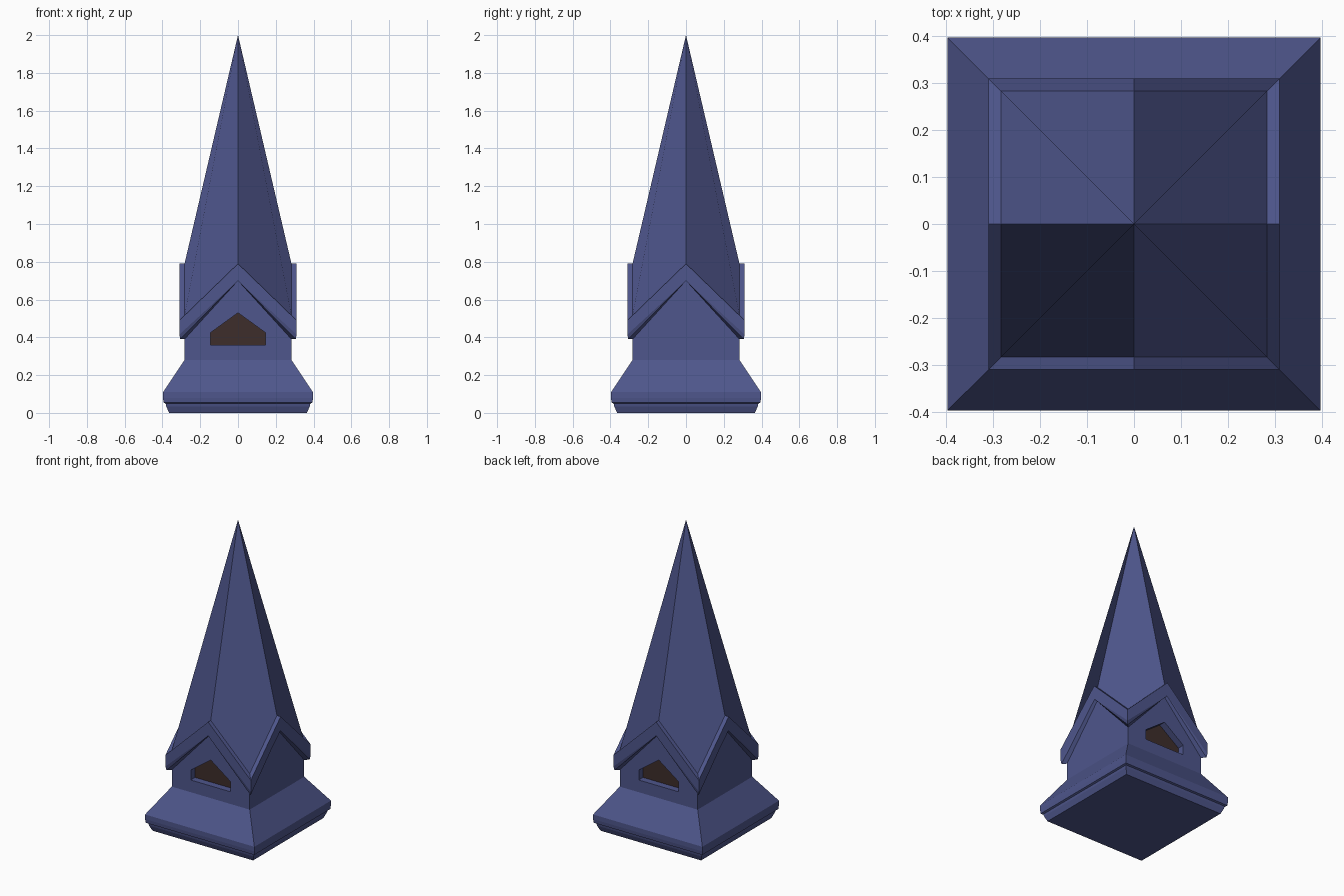
import bpy, bmesh, math
from mathutils import Matrix

if "Cube" in bpy.data.objects:
    bpy.data.objects.remove(bpy.data.objects["Cube"])


def material(name, rgb):
    m = bpy.data.materials.new(name)
    m.diffuse_color = (*rgb, 1)
    m.use_nodes = True
    m.node_tree.nodes["Principled BSDF"].inputs["Base Color"].default_value = m.diffuse_color
    return m


SLATE = material("slate_blue", (0.077, 0.093, 0.262))
DARK = material("dark_opening", (0.048, 0.027, 0.024))


def finish(name, bm, mat, recalc=True):
    bmesh.ops.remove_doubles(bm, verts=bm.verts, dist=1e-5)
    if recalc:
        bmesh.ops.recalc_face_normals(bm, faces=bm.faces)
    me = bpy.data.meshes.new(name)
    bm.to_mesh(me)
    bm.free()
    me.materials.append(mat)
    ob = bpy.data.objects.new(name, me)
    bpy.context.collection.objects.link(ob)
    return ob


def square_ring(bm, r, z_corner, z_mid=None):
    """Square loop of half-width r; z_mid adds raised side midpoints."""
    verts = []
    for i in range(4):
        rot = Matrix.Rotation(i * math.pi / 2, 3, 'Z')
        verts.append(bm.verts.new(rot @ Matrix.Translation((-r, -r, z_corner)).translation))
        if z_mid is not None:
            verts.append(bm.verts.new(rot @ Matrix.Translation((0, -r, z_mid)).translation))
    return verts


def bridge(bm, a, b):
    n = len(a)
    for i in range(n):
        j = (i + 1) % n
        bm.faces.new((a[i], a[j], b[j], b[i]))


WALL = 0.283

# Flared base with stepped lower edge
bm = bmesh.new()
profile = [(0.365, 0), (0.38, 0.035), (0.383, 0.05), (0.394, 0.055),
           (0.397, 0.08), (0.397, 0.11), (WALL, 0.28)]
rings = [square_ring(bm, r, z) for r, z in profile]
for a, b in zip(rings, rings[1:]):
    bridge(bm, a, b)
bm.faces.new(rings[0])
finish("flared_base", bm, SLATE)

# Four gabled walls, with recessed openings in front and back
gable = [(-WALL, 0.28), (WALL, 0.28), (WALL, 0.39), (0, 0.70), (-WALL, 0.39)]
opening = [(-0.145, 0.36), (0.145, 0.36), (0.145, 0.425), (0, 0.53), (-0.145, 0.425)]
RECESS = 0.045
walls, panes = bmesh.new(), bmesh.new()
for i in range(4):
    rot = Matrix.Rotation(i * math.pi / 2, 3, 'Z')

    def loop(bm, pts, y):
        return [bm.verts.new(rot @ Matrix.Translation((x, y, z)).translation) for x, z in pts]

    outer = loop(walls, gable, -WALL)
    if i % 2:
        walls.faces.new(outer)
    else:
        edge = loop(walls, opening, -WALL)
        bridge(walls, outer, edge)
        bridge(walls, edge, loop(walls, opening, -WALL + RECESS))
        panes.faces.new(loop(panes, opening, -WALL + RECESS))
finish("gabled_walls", walls, SLATE)
finish("window_panes", panes, DARK, recalc=False)

# Gable trim running around all four sides, mitred at the corners
bm = bmesh.new()
trim = [(WALL, 0.516, 0.79), (0.31, 0.49, 0.79), (0.31, 0.415, 0.70),
        (0.306, 0.39, 0.70), (WALL, 0.39, 0.70)]
rings = [square_ring(bm, *t) for t in trim]
for a, b in zip(rings, rings[1:]):
    bridge(bm, a, b)
finish("gable_trim", bm, SLATE)

# Spire: one four-sided panel per corner, folded along the hip
bm = bmesh.new()
ring = square_ring(bm, WALL, 0.516, 0.79)
tip = bm.verts.new((0, 0, 2))
for i in range(0, 8, 2):
    bm.faces.new((tip, ring[i - 1], ring[i], ring[i + 1]))
finish("spire", bm, SLATE)
